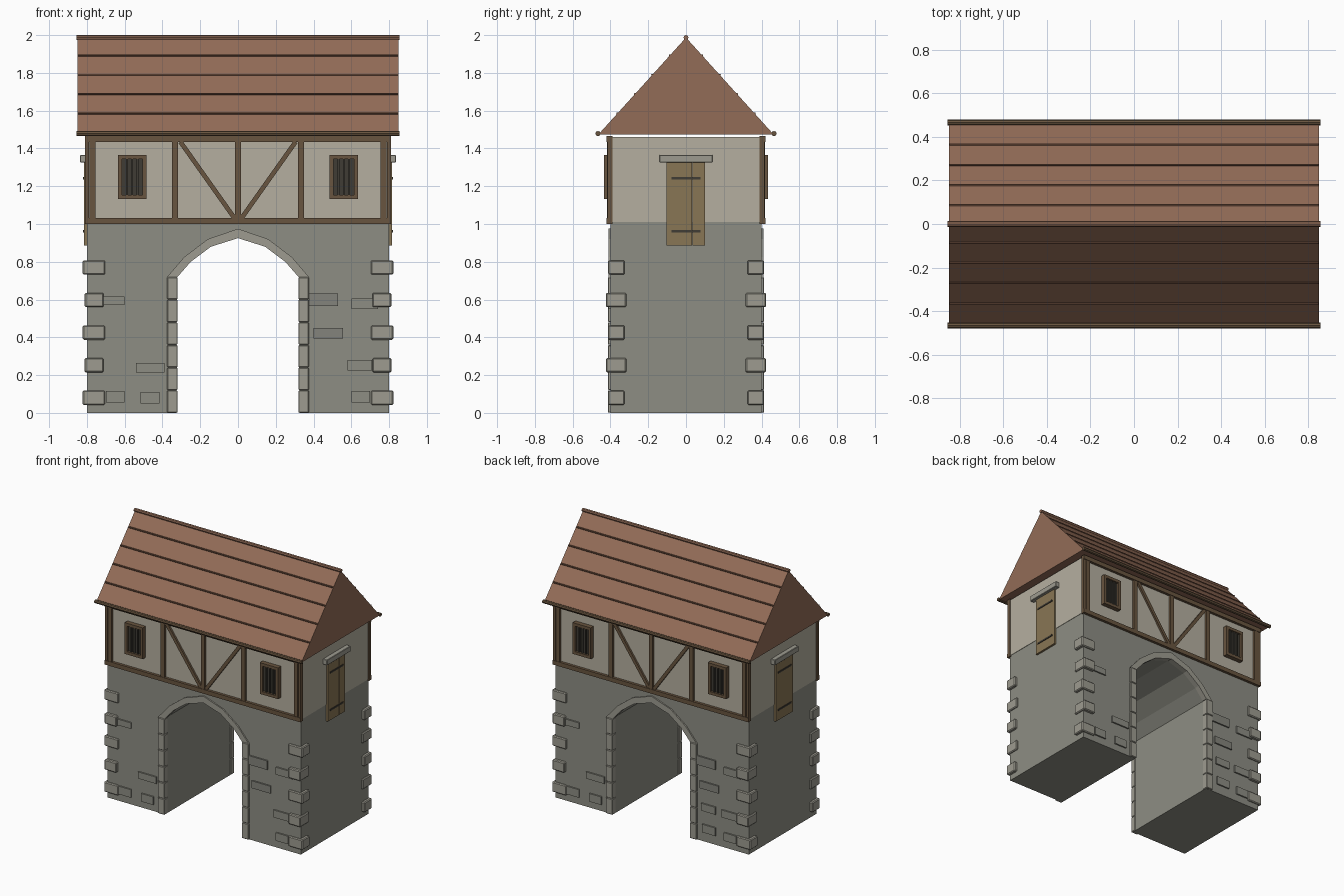
import bpy, bmesh
from math import radians, atan2, hypot
from mathutils import Matrix, Vector

if "Cube" in bpy.data.objects:
    bpy.data.objects.remove(bpy.data.objects["Cube"])


def material(name, rgb):
    m = bpy.data.materials.new(name)
    m.diffuse_color = (*rgb, 1)
    m.use_nodes = True
    m.node_tree.nodes["Principled BSDF"].inputs["Base Color"].default_value = m.diffuse_color
    return m


STONE = material("stone", (0.27, 0.27, 0.23))
TRIM = material("light_stone", (0.34, 0.33, 0.28))
DARK_STONE = material("dark_stone", (0.23, 0.23, 0.20))
PLASTER = material("plaster", (0.46, 0.43, 0.35))
TIMBER = material("timber", (0.14, 0.09, 0.05))
DOOR = material("door_wood", (0.25, 0.18, 0.09))
IRON = material("iron", (0.05, 0.045, 0.035))
TILE = material("roof_tile", (0.29, 0.15, 0.095))
SEAM = material("tile_seam", (0.13, 0.065, 0.04))


def finish(name, bm, mat, bevel=0):
    bmesh.ops.recalc_face_normals(bm, faces=bm.faces)
    me = bpy.data.meshes.new(name)
    bm.to_mesh(me)
    bm.free()
    ob = bpy.data.objects.new(name, me)
    bpy.context.collection.objects.link(ob)
    me.materials.append(mat)
    if bevel:
        mod = ob.modifiers.new("bevel", "BEVEL")
        mod.width, mod.segments = bevel, 1
    return ob


def boxes(name, spans, mat, bevel=0):
    """One object from boxes given as (x0, x1, y0, y1, z0, z1)."""
    bm = bmesh.new()
    for x0, x1, y0, y1, z0, z1 in spans:
        m = Matrix.Translation(((x0 + x1) / 2, (y0 + y1) / 2, (z0 + z1) / 2))
        bmesh.ops.create_cube(bm, size=1, matrix=m @ Matrix.Diagonal(
            (abs(x1 - x0), abs(y1 - y0), abs(z1 - z0), 1)))
    return finish(name, bm, mat, bevel)


def extrude(name, pts, vec, mat):
    """Extrude a closed 3D outline along vec."""
    bm = bmesh.new()
    f = bm.faces.new([bm.verts.new(p) for p in pts])
    new = bmesh.ops.extrude_face_region(bm, geom=[f], use_keep_orig=True)["geom"]
    bmesh.ops.translate(bm, vec=vec, verts=[v for v in new if isinstance(v, bmesh.types.BMVert)])
    return finish(name, bm, mat)


def rod(name, y, z, r, half, mat, sides=8):
    bm = bmesh.new()
    bmesh.ops.create_cone(bm, cap_ends=True, segments=sides, radius1=r, radius2=r,
                          depth=2 * half, matrix=Matrix.Translation((0, y, z)) @ Matrix.Rotation(radians(90), 4, "Y"))
    return finish(name, bm, mat)


# stone base with arched passage
half_in = [(0.32, 0.72), (0.25, 0.80), (0.143, 0.88)]
half_out = [(0.375, 0.72), (0.285, 0.825), (0.16, 0.92)]
inner = half_in + [(0, 0.925)] + [(-x, z) for x, z in half_in[::-1]]
outer = half_out + [(0, 0.975)] + [(-x, z) for x, z in half_out[::-1]]
outline = [(0.8, 1.01), (0.8, 0), (0.325, 0)] + [(x * 1.015, z) for x, z in inner] \
    + [(-0.325, 0), (-0.8, 0), (-0.8, 1.01)]
extrude("stone_base", [(x, -0.4, z) for x, z in outline], (0, 0.8, 0), STONE)

# plastered upper storey
boxes("upper_storey", [(-0.803, 0.803, -0.4, 0.4, 1.01, 1.46)], PLASTER)

# corner quoins
quoins = []
for i in range(5):
    z = 0.08 + i * 0.1725
    px, py, lx, ly = (0.822, 0.413, 0.118, 0.088) if i % 2 == 0 else (0.812, 0.424, 0.10, 0.108)
    for sx in (-1, 1):
        for sy in (-1, 1):
            quoins.append((sx * px, sx * (px - lx), sy * py, sy * (py - ly), z - 0.038, z + 0.038))
boxes("quoins", quoins, TRIM, 0.006)

# scattered facing stones: x0, x1, z0, z1
scatter = [(-0.72, -0.60, 0.57, 0.615), (-0.54, -0.39, 0.215, 0.265), (-0.70, -0.60, 0.055, 0.115),
           (-0.515, -0.415, 0.05, 0.11), (0.60, 0.74, 0.55, 0.605), (0.58, 0.71, 0.225, 0.28),
           (0.60, 0.70, 0.055, 0.115)]
dark = [(0.375, 0.53, 0.565, 0.632), (0.40, 0.555, 0.395, 0.45)]
extra = [(0.41, 0.53, 0.23, 0.285), (0.42, 0.53, 0.07, 0.13)]
for name, rows, mat in (("facing_stones", scatter, STONE), ("dark_facing_stones", dark, DARK_STONE)):
    boxes("front_" + name, [(a, b, -0.411, -0.39, c, d) for a, b, c, d in rows], mat)
    back = rows + (extra if rows is scatter else [])
    boxes("back_" + name, [(-b, -a, 0.39, 0.411, c, d) for a, b, c, d in back], mat)

for side, s in (("front", -1), ("back", 1)):
    # passage surround: jamb blocks and arch ring
    boxes(side + "_jamb_blocks", [(sx * 0.32, sx * 0.375, s * 0.414, s * 0.37, i * 0.12 + 0.001, i * 0.12 + 0.119)
                                  for sx in (-1, 1) for i in range(6)], TRIM, 0.004)
    bm = bmesh.new()
    grid = [[bm.verts.new((x, s * y, z)) for x, z in line]
            for line, y in ((inner, 0.41), (outer, 0.41), (outer, 0.37), (inner, 0.37))]
    for j in range(4):
        a, b = grid[j], grid[(j + 1) % 4]
        for i in range(len(inner) - 1):
            bm.faces.new((a[i], a[i + 1], b[i + 1], b[i]))
    for end in (0, -1):
        bm.faces.new([g[end] for g in grid])
    finish(side + "_arch_ring", bm, TRIM)

    # timber frame
    ya, yb = s * 0.42, s * 0.39
    boxes(side + "_beams", [(-0.81, 0.81, ya, yb, 1.0, 1.032), (-0.81, 0.81, ya, yb, 1.434, 1.466)], TIMBER)
    posts = [-0.77, -0.333, 0, 0.333, 0.77]
    boxes(side + "_posts", [(x - 0.016, x + 0.016, s * 0.417, yb, 1.03, 1.436) for x in posts]
          + [(sx * 0.79, sx * 0.81, s * 0.415, yb, 1.03, 1.436) for sx in (-1, 1)], TIMBER)
    bm = bmesh.new()
    for sx in (-1, 1):
        a, b = Vector((sx * 0.305, 0, 1.435)), Vector((sx * 0.018, 0, 1.03))
        d, c = b - a, (a + b) / 2
        m = Matrix.Translation((c.x, s * 0.402, c.z)) @ Matrix.Rotation(-atan2(d.z, d.x), 4, "Y")
        bmesh.ops.create_cube(bm, size=1, matrix=m @ Matrix.Diagonal((d.length, 0.024, 0.024, 1)))
    finish(side + "_braces", bm, TIMBER)

    # windows
    for label, cx in (("left", -0.56), ("right", 0.56)):
        n = f"{side}_{label}_window"
        yo, yi = s * 0.434, s * 0.395
        boxes(n + "_frame", [(cx - 0.075, cx - 0.055, yo, yi, 1.132, 1.366),
                             (cx + 0.055, cx + 0.075, yo, yi, 1.132, 1.366),
                             (cx - 0.055, cx + 0.055, yo, yi, 1.132, 1.154),
                             (cx - 0.055, cx + 0.055, yo, yi, 1.344, 1.366)], TIMBER)
        boxes(n + "_pane", [(cx - 0.056, cx + 0.056, s * 0.418, yi, 1.15, 1.35)], IRON)
        boxes(n + "_bars", [(cx + o - 0.005, cx + o + 0.005, s * 0.428, yi, 1.152, 1.346)
                            for o in (-0.028, 0, 0.028)], IRON)

# side doors with lintels and strap hinges
for side, s in (("left", -1), ("right", 1)):
    boxes(side + "_door", [(s * 0.79, s * 0.815, -0.102 + i * 0.068, -0.035 + i * 0.068, 0.885, 1.325)
                           for i in range(3)], DOOR)
    boxes(side + "_door_straps", [(s * 0.80, s * 0.82, -0.078, 0.078, z - 0.006, z + 0.006)
                                  for z in (0.962, 1.242)], IRON)
    boxes(side + "_door_lintel", [(s * 0.79, s * 0.836, -0.14, 0.14, 1.325, 1.366)], TRIM, 0.003)

# gable roof
EY, EZ, RZ = 0.463, 1.475, 1.987
extrude("roof", [(-0.85, -EY, EZ), (-0.85, EY, EZ), (-0.85, 0, RZ)], (1.7, 0, 0), TILE)
rod("ridge_cap", 0, 1.987, 0.013, 0.856, TILE)
for side, s in (("front", -1), ("back", 1)):
    rod(side + "_eave_rail", s * 0.466, 1.479, 0.0135, 0.856, TIMBER)
    for i, z in enumerate((1.585, 1.688, 1.79, 1.892)):
        rod(f"{side}_tile_course_{i + 1}", s * EY * (RZ - z) / (RZ - EZ), z, 0.006, 0.848, SEAM, 6)
